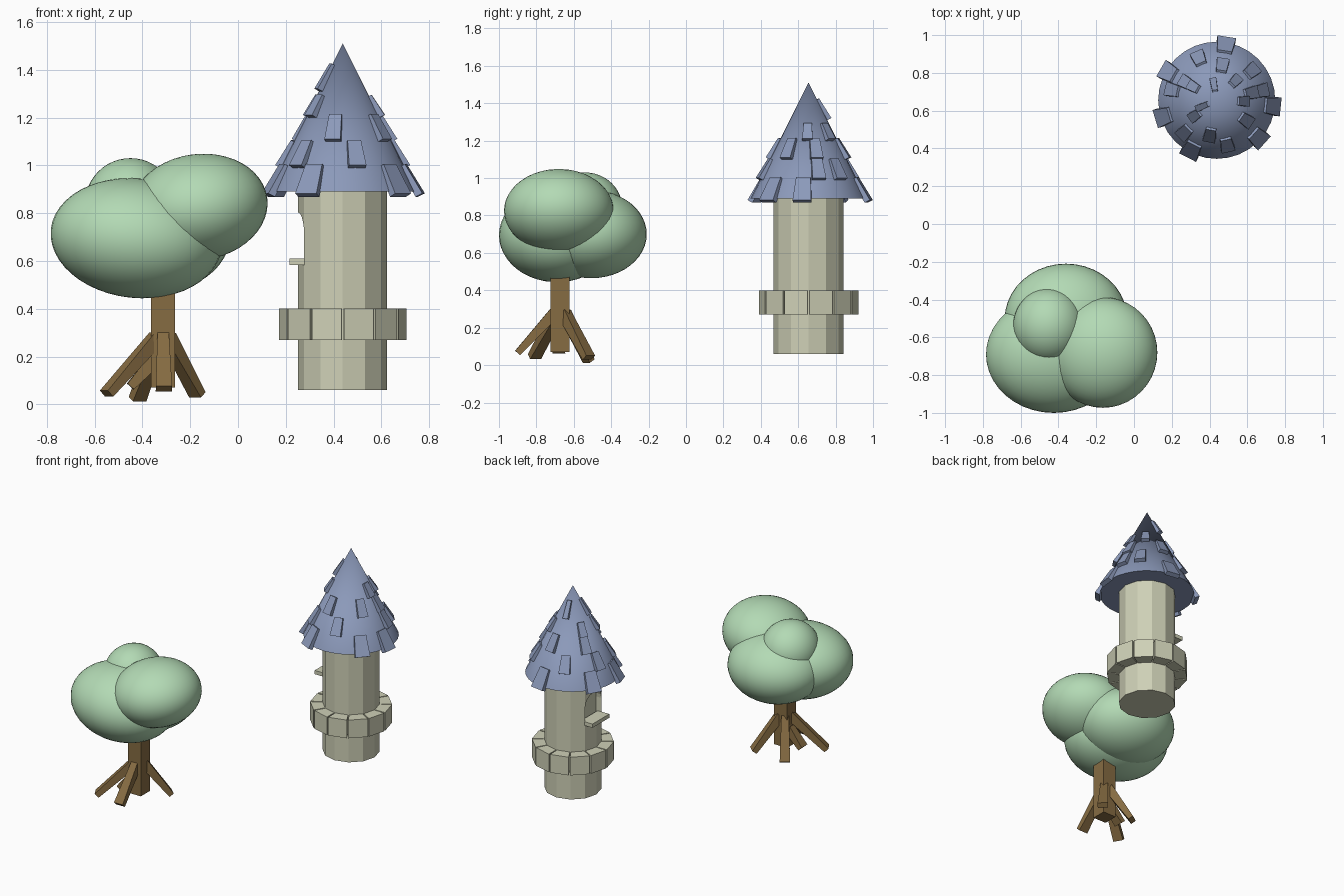
import bpy, bmesh
from math import sin, cos, pi, radians
from mathutils import Vector, Matrix

if "Cube" in bpy.data.objects:
    bpy.data.objects.remove(bpy.data.objects["Cube"], do_unlink=True)


def material(name, rgb):
    m = bpy.data.materials.new(name)
    m.use_nodes = True
    m.diffuse_color = (*rgb, 1)
    m.node_tree.nodes["Principled BSDF"].inputs["Base Color"].default_value = (*rgb, 1)
    return m


LEAF = material("leaf green", (0.45, 0.70, 0.46))
BARK = material("bark brown", (0.24, 0.15, 0.055))
STONE = material("pale stone", (0.62, 0.63, 0.47))
SLATE = material("slate blue", (0.26, 0.32, 0.49))


def finish(name, bm, mat, smooth=False):
    bmesh.ops.recalc_face_normals(bm, faces=bm.faces[:])
    me = bpy.data.meshes.new(name)
    bm.to_mesh(me)
    bm.free()
    me.materials.append(mat)
    ob = bpy.data.objects.new(name, me)
    bpy.context.collection.objects.link(ob)
    if smooth:
        bpy.ops.object.select_all(action="DESELECT")
        ob.select_set(True)
        bpy.context.view_layer.objects.active = ob
        bpy.ops.object.shade_smooth_by_angle(angle=radians(28))
    return ob


def loft(bm, ring_a, ring_b):
    """Closed solid between two matching rings of points."""
    a = [bm.verts.new(p) for p in ring_a]
    b = [bm.verts.new(p) for p in ring_b]
    bm.faces.new(a)
    bm.faces.new(b[::-1])
    for i in range(len(a)):
        j = (i + 1) % len(a)
        bm.faces.new((a[i], a[j], b[j], b[i]))


def polar(r, angle, z):
    return AXIS + Vector((r * cos(angle), r * sin(angle), z))


AXIS = Vector((0.438, 0.655, 0))

# Tower shaft, twelve sided
bm = bmesh.new()
sides = [k * pi / 6 for k in range(12)]
loft(bm, [polar(0.186, a, 0.06) for a in sides], [polar(0.186, a, 0.9) for a in sides])
shaft = finish("tower_shaft", bm, STONE)

# Arched window niche cut into the -x side
bm = bmesh.new()
arch = [(-0.092, 0.6), (0.092, 0.6)]
arch += [(0.092 * cos(k * pi / 10), 0.71 + 0.092 * sin(k * pi / 10)) for k in range(11)]
loft(bm, *[[AXIS + Vector((x, y, z)) for y, z in arch] for x in (-0.3, -0.12)])
cutter = finish("window_cutter", bm, STONE)
cutter.hide_render = True
mod = shaft.modifiers.new("window", "BOOLEAN")
mod.object = cutter
mod.operation = "DIFFERENCE"
mod.solver = "EXACT"
bpy.context.view_layer.objects.active = shaft
bpy.ops.object.modifier_apply(modifier="window")
bpy.data.objects.remove(cutter, do_unlink=True)

# Window ledge
bm = bmesh.new()
ledge = [(-0.222, -0.095), (-0.222, 0.095), (-0.13, 0.095), (-0.13, -0.095)]
loft(bm, *[[AXIS + Vector((x, y, z)) for x, y in ledge] for z in (0.583, 0.61)])
finish("window_ledge", bm, STONE)

# Ring of stone blocks with narrow joints
bm = bmesh.new()
gap = radians(1)
for a in sides:
    ends = a + gap, a + pi / 6 - gap
    loft(bm, *[[polar(0.17, ends[0], z), polar(0.266, ends[0], z),
                polar(0.266, ends[1], z), polar(0.17, ends[1], z)] for z in (0.27, 0.4)])
finish("stone_ring", bm, STONE)

# Conical roof
APEX, SLOPE = 1.51, 0.5
bm = bmesh.new()
bmesh.ops.create_cone(bm, cap_ends=True, segments=32, radius1=0.31, radius2=0, depth=0.62,
                      matrix=Matrix.Translation(AXIS + Vector((0, 0, 1.2))))
finish("roof", bm, SLATE, smooth=True)


# Shingles lying on the cone, kicked out at their lower edge
def shingle(bm, angle, low, high, half):
    out = Vector((cos(angle), sin(angle), SLOPE)).normalized()
    side = Vector((-sin(angle), cos(angle), 0))

    def edge(z, w, under, over):
        p = polar(SLOPE * (APEX - z), angle, z)
        return [p + side * s * w + out * h for s, h in
                ((-1, under), (1, under), (1, over), (-1, over))]
    loft(bm, edge(low, half, -0.008, 0.024), edge(high, half * 0.78, -0.02, 0.012))


ROWS = [  # low z, high z, half width, angles
    (0.872, 1.0, 0.05, (81, 150, 197, 243, 318, 354)),
    (0.99, 1.1, 0.037, (12, 40, 113, 167, 225, 283)),
    (1.1, 1.21, 0.034, (12, 81, 150, 259, 326)),
    (1.2, 1.29, 0.028, (46, 150, 215, 358)),
    (1.31, 1.42, 0.018, (100, 203)),
]
bm = bmesh.new()
for low, high, half, angles in ROWS:
    for a in angles:
        shingle(bm, radians(a), low, high, half)
finish("roof_shingles", bm, SLATE)

# Square trunk
TRUNK = Vector((-0.314, -0.674, 0))
bm = bmesh.new()
square = [(-0.051, -0.051), (0.051, -0.051), (0.051, 0.051), (-0.051, 0.051)]
loft(bm, *[[TRUNK + Vector((x, y, z)) for x, y in square] for z in (0.07, 0.55)])
finish("trunk", bm, BARK)

# Splayed roots
bm = bmesh.new()
for tip in ((-0.55, -0.81, 0.045), (-0.42, -0.52, 0.022), (-0.31, -0.90, 0.065),
            (-0.17, -0.52, 0.04), (-0.45, -0.68, 0.075)):
    tip = Vector(tip)
    flat = (tip - TRUNK) * Vector((1, 1, 0))
    start = TRUNK + flat.normalized() * 0.03 + Vector((0, 0, 0.28 if flat.length > 0.18 else 0.19))
    axis = (tip - start).normalized()
    side = axis.cross(Vector((0, 0, 1))).normalized()
    up = side.cross(axis)
    loft(bm, *[[p + side * sx * w + up * sy * h for sx, sy in ((-1, -1), (1, -1), (1, 1), (-1, 1))]
               for p, w, h in ((start, 0.024, 0.03), (tip, 0.034, 0.018))])
finish("roots", bm, BARK)

# Foliage: overlapping ellipsoids (centre, radii, tilt about y)
BLOBS = {
    "foliage_left": ((-0.425, -0.69, 0.695), (0.36, 0.31, 0.25), 6),
    "foliage_right": ((-0.165, -0.68, 0.825), (0.29, 0.293, 0.222), -8),
    "foliage_back": ((-0.36, -0.505, 0.7), (0.325, 0.295, 0.235), 0),
    "foliage_top": ((-0.45, -0.54, 0.84), (0.19, 0.2, 0.19), 0),
}
for name, (centre, radii, tilt) in BLOBS.items():
    bm = bmesh.new()
    bmesh.ops.create_uvsphere(
        bm, u_segments=40, v_segments=24, radius=1,
        matrix=Matrix.Translation(centre) @ Matrix.Rotation(radians(tilt), 4, "Y")
        @ Matrix.Diagonal((*radii, 1)))
    finish(name, bm, LEAF, smooth=True)
